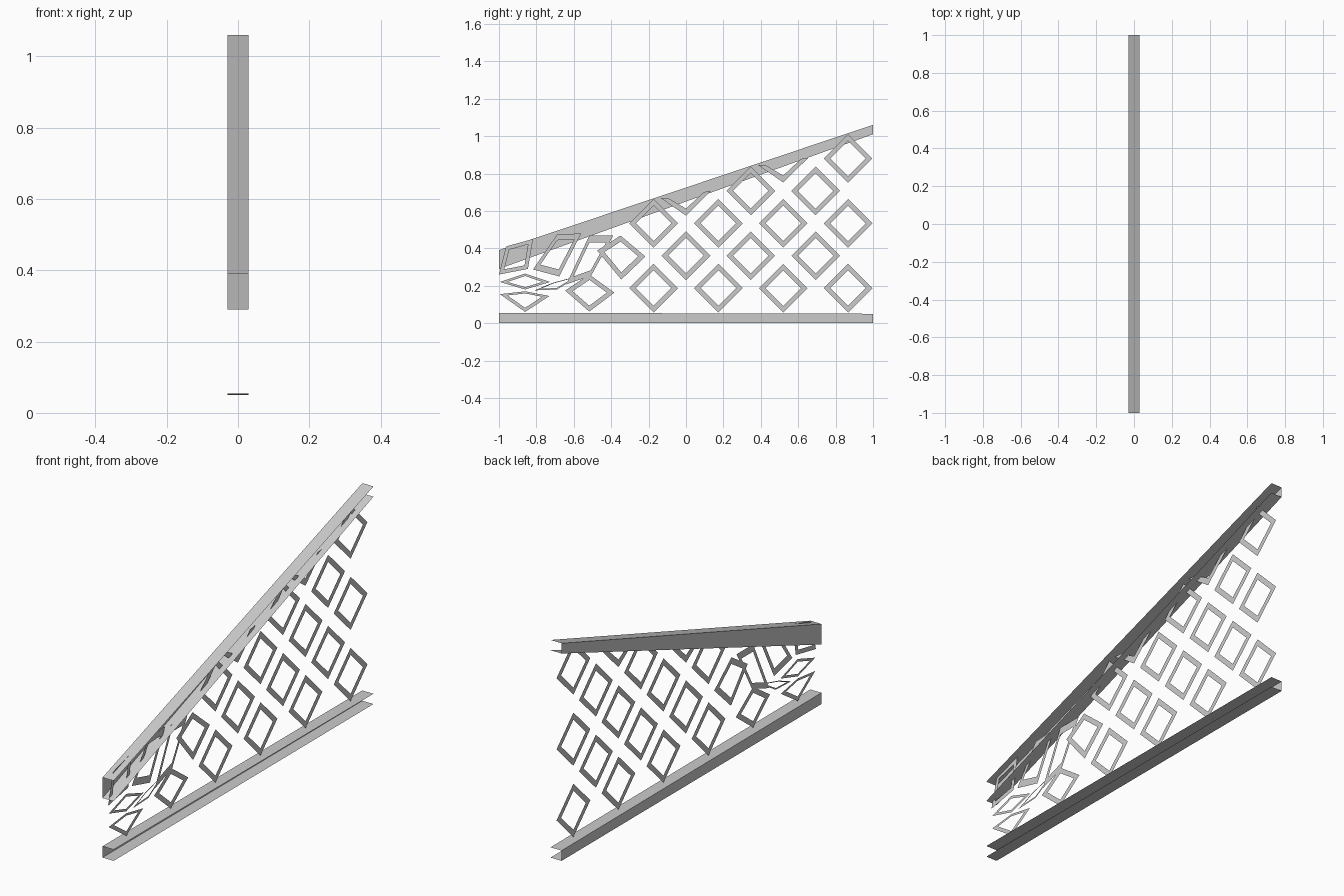
import bpy, bmesh

if "Cube" in bpy.data.objects:
    bpy.data.objects.remove(bpy.data.objects["Cube"])


def make_object(name, bm):
    mesh = bpy.data.meshes.new(name)
    bm.to_mesh(mesh)
    bm.free()
    obj = bpy.data.objects.new(name, mesh)
    bpy.context.collection.objects.link(obj)
    return obj


def channel(name, front, back):
    """Thin C-channel open towards +x; front/back are (bottom, top) heights."""
    bm = bmesh.new()
    loops = []
    for y, (lo, hi) in ((-1, front), (1, back)):
        loops.append([bm.verts.new((x, y, z)) for x, z in
                      ((0.03, lo), (-0.03, lo), (-0.03, hi), (0.03, hi))])
    a, b = loops
    for i in range(3):
        bm.faces.new((a[i], a[i + 1], b[i + 1], b[i]))
    return make_object(name, bm)


def strip(bm, outer, inner, closed=True):
    """Flat band in the x = 0 plane between two outlines."""
    o = [bm.verts.new((0, y, z)) for y, z in outer]
    i = [bm.verts.new((0, y, z)) for y, z in inner]
    n = len(o)
    for k in range(n if closed else n - 1):
        m = (k + 1) % n
        bm.faces.new((o[k], o[m], i[m], i[k]))


def frame(bm, outer, k=0.73):
    cy = sum(p[0] for p in outer) / 4
    cz = sum(p[1] for p in outer) / 4
    strip(bm, outer, [(cy + (y - cy) * k, cz + (z - cz) * k) for y, z in outer])


# Rails
channel("bottom_rail", (0.0, 0.055), (0.0, 0.05))
channel("sloped_top_rail", (0.29, 0.39), (1.01, 1.06))

# Regular diamond lattice: half pitch P, rows of increasing height
P, R = 0.1733, 0.13
bm = bmesh.new()
rows = [(5, 3, 1, -1, -3), (4, 2, 0), (5, 3, 1, -1), (4, 2), (5,)]
for r, columns in enumerate(rows):
    for c in columns:
        y, z = c * P, 0.187 + r * P
        if (r, c) != (0, -3):
            frame(bm, [(y - R, z), (y, z + R), (y + R, z), (y, z - R)])

# Chevrons squeezed under the top rail
for y, z in ((0, 0.575), (3 * P, 0.752)):
    strip(bm, [(y - 0.134, z + 0.093), (y, z), (y + 0.134, z + 0.132)],
          [(y - 0.09, z + 0.09), (y, z + 0.037), (y + 0.095, z + 0.126)], False)
make_object("diamond_lattice", bm)

# Distorted diamonds at the low end
bm = bmesh.new()
distorted = [
    ((-0.995, 0.155), (-0.86, 0.17), (-0.73, 0.145), (-0.86, 0.06)),
    ((-0.995, 0.22), (-0.86, 0.265), (-0.727, 0.22), (-0.86, 0.18)),
    ((-0.81, 0.175), (-0.715, 0.215), (-0.565, 0.255), (-0.69, 0.18)),
    ((-1.0, 0.26), (-0.962, 0.41), (-0.818, 0.45), (-0.845, 0.29)),
    ((-0.818, 0.287), (-0.69, 0.473), (-0.56, 0.48), (-0.678, 0.25)),
    ((-0.64, 0.207), (-0.517, 0.468), (-0.389, 0.468), (-0.507, 0.254)),
    ((-0.475, 0.388), (-0.35, 0.468), (-0.217, 0.356), (-0.346, 0.233)),
    ((-0.646, 0.174), (-0.517, 0.26), (-0.383, 0.163), (-0.517, 0.062)),
]
for quad in distorted:
    frame(bm, quad, 0.7)
make_object("low_end_lattice", bm)
